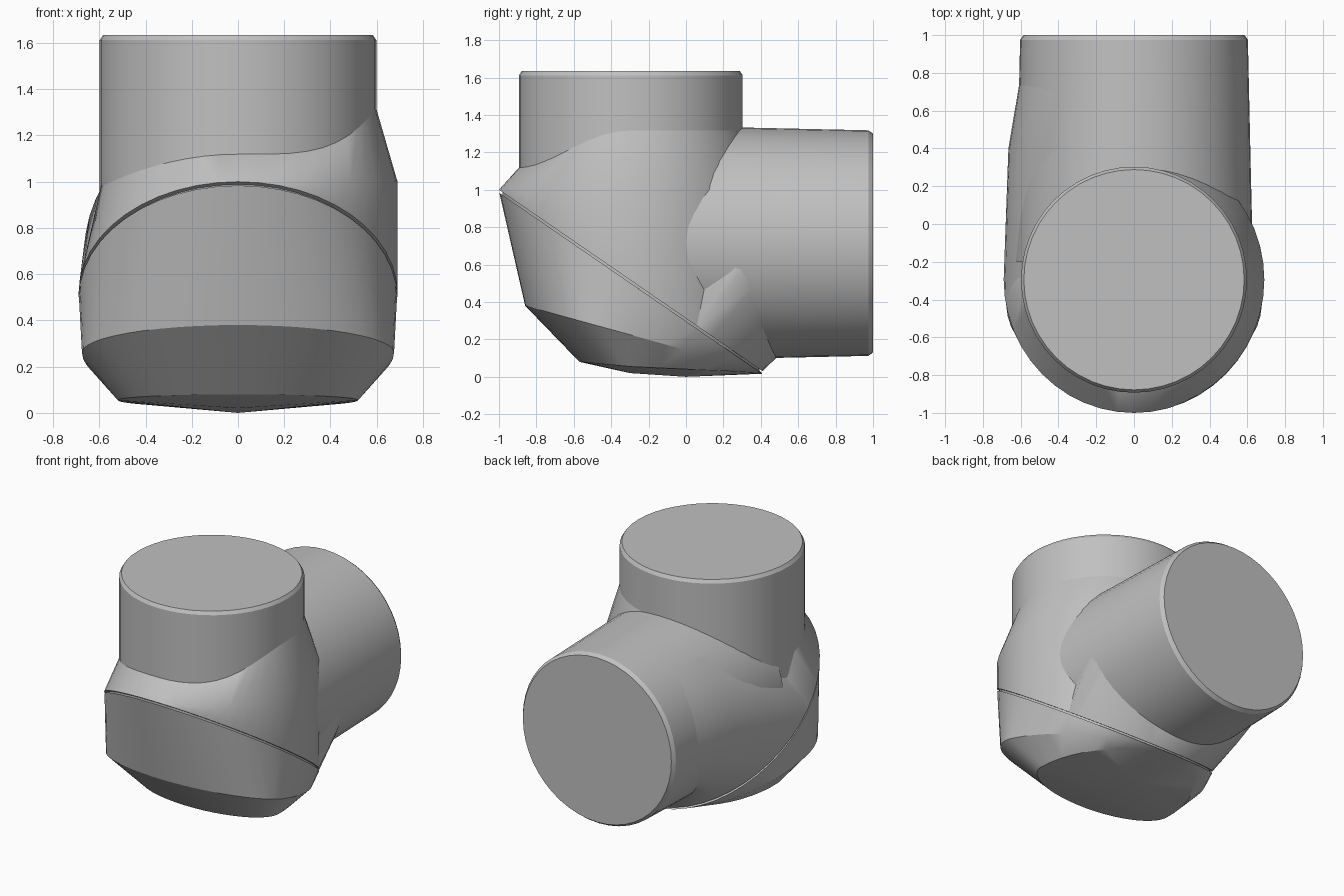
import bpy, bmesh
from math import sin, cos, pi, radians

cube = bpy.data.objects.get("Cube")
if cube:
    bpy.data.objects.remove(cube, do_unlink=True)

grey = bpy.data.materials.new("plain grey")
grey.use_nodes = True
COLOUR = (0.53, 0.53, 0.53, 1)
grey.diffuse_color = COLOUR
grey.node_tree.nodes["Principled BSDF"].inputs["Base Color"].default_value = COLOUR

SEGMENTS = 48
ANGLES = [2 * pi * i / SEGMENTS for i in range(SEGMENTS)]
AXIS_Y, AXIS_Z = -0.295, 0.715   # axes of the upright and the rear pipe


def finish(name, bm, angle=30):
    bmesh.ops.recalc_face_normals(bm, faces=bm.faces)
    mesh = bpy.data.meshes.new(name)
    bm.to_mesh(mesh)
    bm.free()
    mesh.materials.append(grey)
    obj = bpy.data.objects.new(name, mesh)
    bpy.context.collection.objects.link(obj)
    bpy.ops.object.select_all(action='DESELECT')
    obj.select_set(True)
    bpy.context.view_layer.objects.active = obj
    bpy.ops.object.shade_smooth_by_angle(angle=radians(angle))


def pipe(name, profile, place):
    """Loft circles of (radius, distance along the axis) and cap both ends."""
    bm = bmesh.new()
    rings = [[bm.verts.new(place(r * cos(a), r * sin(a), d)) for a in ANGLES]
             for r, d in profile]
    for low, high in zip(rings, rings[1:]):
        for i in range(SEGMENTS):
            j = (i + 1) % SEGMENTS
            bm.faces.new((low[i], low[j], high[j], high[i]))
    bm.faces.new(rings[0])
    bm.faces.new(rings[-1])
    finish(name, bm)


def hull(name, points, angle=30):
    """Wrap a convex skin around the section points."""
    bm = bmesh.new()
    for p in points:
        bm.verts.new(p)
    bmesh.ops.convex_hull(bm, input=bm.verts)
    bmesh.ops.delete(bm, geom=[v for v in bm.verts if not v.link_faces], context='VERTS')
    bmesh.ops.dissolve_limit(bm, angle_limit=radians(0.5), verts=bm.verts, edges=bm.edges)
    finish(name, bm, angle)


def upright(u, v, d):
    return (u, AXIS_Y + v, d)


def rearward(u, v, d):
    return (u, d, AXIS_Z + v)


def seam(scale=1, drop=0):
    """Oblique section where the lower cap meets the elbow."""
    ring = []
    for a in ANGLES:
        y = AXIS_Y + 0.705 * scale * sin(a)
        ring.append((0.69 * scale * cos(a), y, 1 - 0.688 * (y + 1) - drop))
    return ring


# Two pipes with a small bevel at the open ends
pipe("upright_pipe", [(0.598, 0.8), (0.598, 1.612), (0.583, 1.635)], upright)
pipe("rear_pipe", [(0.63, -0.2), (0.618, 0.3), (0.603, 0.975), (0.585, 1.0)], rearward)

# Elbow shoulder rising along the upright pipe on the +x side
shoulder = seam()
for a in ANGLES:
    c, s = cos(a), sin(a)
    if c >= -0.01:
        shoulder.append((0.69 * c, AXIS_Y + 0.7 * s, 1.0))
    if s > 0 and c < 0:
        continue
    top = 1.12 + (0.2 * c ** 4 if c > 0 else -0.14 * c * c)
    if s > 0:
        top = 1.32
    shoulder.append(upright(0.597 * c, 0.597 * s, top))
hull("upright_shoulder", shoulder)

# Matching shoulder running back along the rear pipe on the -x side
shoulder = [p for p in seam() if p[0] < 0.1 or p[1] > 0]
for a in ANGLES:
    c, s = cos(a), sin(a)
    if c <= 0.01:
        shoulder.append((0.665 * c, 0.4, 0.695 + (0.61 if s > 0 else 0.65) * s))
    if s > 0 and c > 0.01:
        continue
    end = 0.49 + (0.26 * c ** 4 if c < 0 else -0.14 * c * c)
    if s > 0:
        end = 0.75
    shoulder.append(rearward(0.606 * c, 0.606 * s, end))
hull("rear_shoulder", shoulder)

# Recessed joint behind the seam line
hull("seam_groove", seam(0.975, -0.02) + seam(0.975, 0.02))

# Lower cap: tapered wall, chamfer widest towards the front, shallow bottom
cap = seam(0.997, 0.015) + [(0, 0, 0), (0, -0.3, 0.02)]
for a in ANGLES:
    c, s = cos(a), sin(a)
    y = -0.43 + (0.82 if s > 0 else 0.43) * s
    cap.append((0.675 * c, y, 0.38 - 0.276 * (y + 0.86)))
    y = -0.3 + (0.64 if s > 0 else 0.27) * s
    cap.append((0.52 * c, y, 0.055 - (0.03 if s > 0 else 0.025) * s))
hull("lower_cap", cap, 25)
